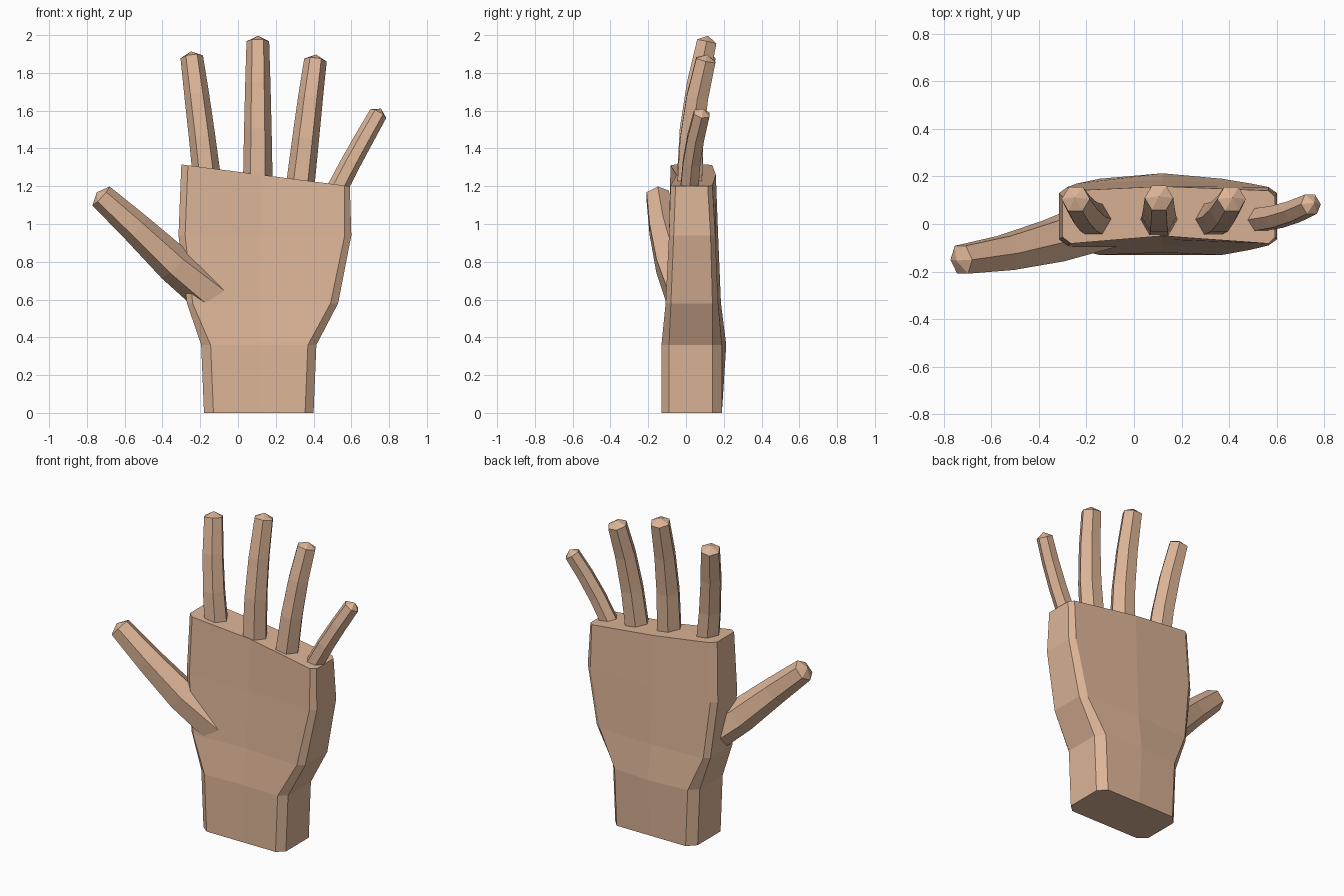
import bpy, bmesh
from math import cos, sin, pi
from mathutils import Vector

if "Cube" in bpy.data.objects:
    bpy.data.objects.remove(bpy.data.objects["Cube"])

skin = bpy.data.materials.new("skin")
skin.diffuse_color = (0.72, 0.46, 0.31, 1)
skin.use_nodes = True
skin.node_tree.nodes["Principled BSDF"].inputs["Base Color"].default_value = skin.diffuse_color


def loft(name, rings, tip=None):
    """Bridge equal-sized rings of points; close with a flat cap or a point."""
    bm = bmesh.new()
    loops = [[bm.verts.new(p) for p in r] for r in rings]
    n = len(loops[0])
    for a, b in zip(loops, loops[1:]):
        for i in range(n):
            j = (i + 1) % n
            bm.faces.new((a[i], a[j], b[j], b[i]))
    bm.faces.new(loops[0])
    if tip is None:
        bm.faces.new(loops[-1])
    else:
        t = bm.verts.new(tip)
        for i in range(n):
            bm.faces.new((loops[-1][i], loops[-1][(i + 1) % n], t))
    bmesh.ops.recalc_face_normals(bm, faces=bm.faces)
    me = bpy.data.meshes.new(name)
    bm.to_mesh(me)
    bm.free()
    me.materials.append(skin)
    ob = bpy.data.objects.new(name, me)
    bpy.context.collection.objects.link(ob)
    return ob


def palm_ring(zl, zr, xl, xr, cl, cr, yf, yb, sf, sb, mf, mb):
    """Chamfered box section: outer x, chamfer x, front/back y, side y, middle y."""
    xm = 0.12
    pts = [(xl, sb), (xl, sf), (cl, yf), (xm, mf), (cr, yf),
           (xr, sf), (xr, sb), (cr, yb), (xm, mb), (cl, yb)]
    return [(x, y, zl + (zr - zl) * (x - xl) / (xr - xl)) for x, y in pts]


def digit(name, path, radii, tip_h=0.03):
    """Tapered, bent six-sided finger with a low pointed end."""
    path = [Vector(p) for p in path]
    rings = []
    for i, (p, r) in enumerate(zip(path, radii)):
        t = (path[min(i + 1, len(path) - 1)] - path[max(i - 1, 0)]).normalized()
        u = Vector((0, 1, 0)).cross(t).normalized()
        v = t.cross(u)
        rings.append([p + r * (cos(k * pi / 3) * u + sin(k * pi / 3) * v)
                      for k in range(6)])
    return loft(name, rings, path[-1] + t * tip_h)


# Palm and wrist
loft("palm", [
    palm_ring(0, 0, -0.18, 0.40, -0.13, 0.355, -0.13, 0.19, -0.09, 0.14, -0.13, 0.19),
    palm_ring(0.36, 0.36, -0.195, 0.415, -0.145, 0.37, -0.13, 0.19, -0.09, 0.14, -0.12, 0.213),
    palm_ring(0.58, 0.58, -0.27, 0.53, -0.24, 0.49, -0.108, 0.17, -0.08, 0.14, -0.09, 0.185),
    palm_ring(0.94, 0.94, -0.315, 0.60, -0.28, 0.565, -0.09, 0.155, -0.065, 0.13, -0.065, 0.17),
    palm_ring(1.315, 1.2, -0.30, 0.592, -0.265, 0.565, -0.082, 0.14, -0.055, 0.115, -0.05, 0.158),
])

# Four fingers
digit("index_finger", [(-0.155, 0.015, 1.16), (-0.19, 0.03, 1.46),
                       (-0.218, 0.06, 1.68), (-0.245, 0.105, 1.885)],
      (0.076, 0.07, 0.066, 0.06))
digit("middle_finger", [(0.105, 0.015, 1.14), (0.105, 0.03, 1.5),
                        (0.105, 0.062, 1.74), (0.105, 0.11, 1.967)],
      (0.08, 0.073, 0.067, 0.06))
digit("ring_finger", [(0.32, 0.015, 1.12), (0.358, 0.03, 1.45),
                      (0.384, 0.06, 1.67), (0.41, 0.105, 1.868)],
      (0.077, 0.071, 0.066, 0.06))
digit("little_finger", [(0.49, 0.012, 1.12), (0.6, 0.03, 1.33),
                        (0.672, 0.052, 1.46), (0.743, 0.083, 1.585)],
      (0.055, 0.053, 0.051, 0.048))

# Thumb
digit("thumb", [(-0.13, 0.0, 0.62), (-0.34, -0.072, 0.79),
                (-0.54, -0.122, 0.98), (-0.725, -0.15, 1.148)],
      (0.115, 0.1, 0.083, 0.068))
